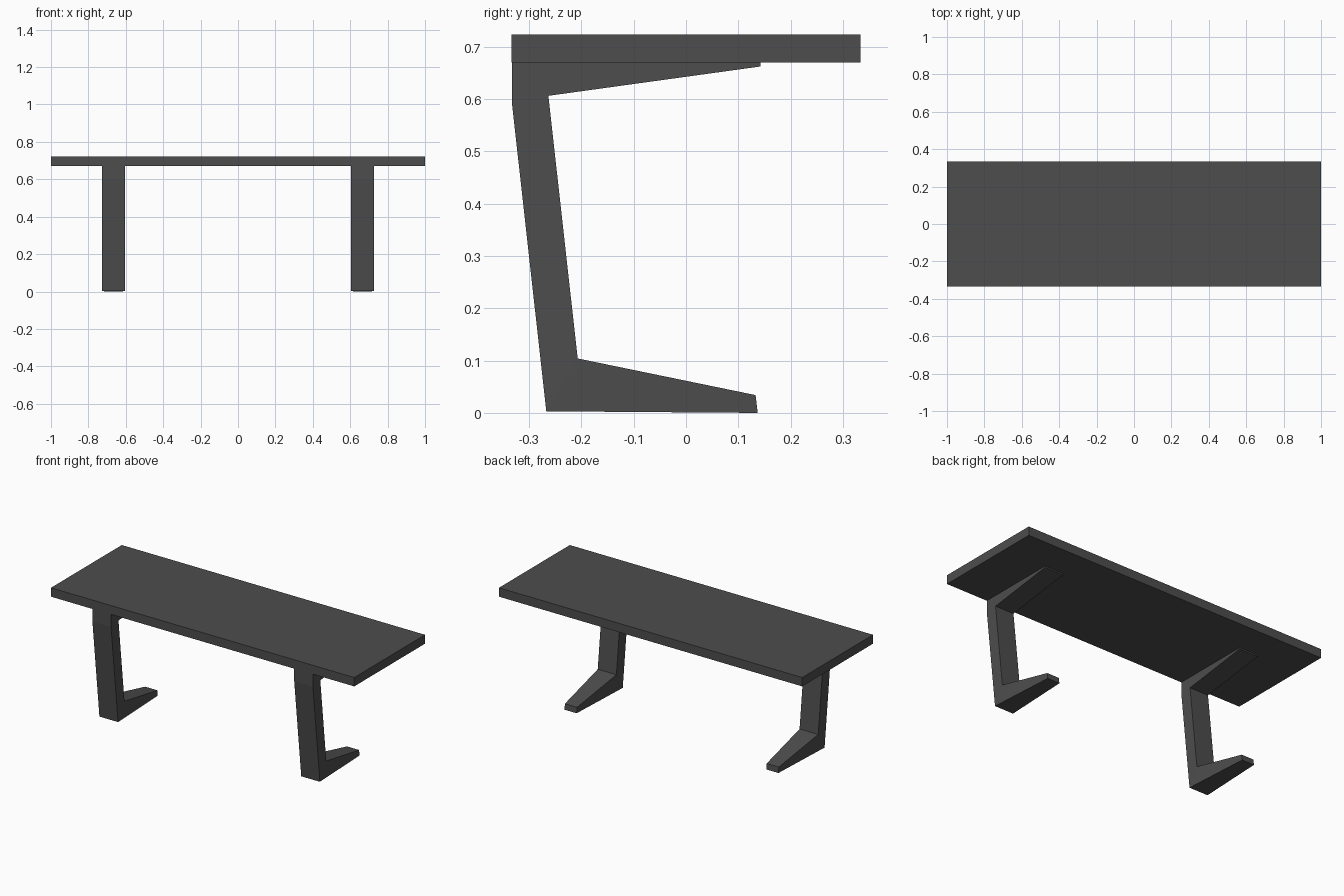
import bpy, bmesh

if "Cube" in bpy.data.objects:
    bpy.data.objects.remove(bpy.data.objects["Cube"])

charcoal = bpy.data.materials.new("charcoal")
charcoal.diffuse_color = (0.075, 0.075, 0.075, 1)
charcoal.use_nodes = True
charcoal.node_tree.nodes["Principled BSDF"].inputs["Base Color"].default_value = charcoal.diffuse_color


def finish(name, bm):
    bmesh.ops.recalc_face_normals(bm, faces=bm.faces[:])
    mesh = bpy.data.meshes.new(name)
    bm.to_mesh(mesh)
    bm.free()
    mesh.materials.append(charcoal)
    obj = bpy.data.objects.new(name, mesh)
    bpy.context.collection.objects.link(obj)
    return obj


# Tabletop slab
bm = bmesh.new()
bmesh.ops.create_cube(bm, size=1)
bmesh.ops.scale(bm, vec=(2, 0.667, 0.053), verts=bm.verts[:])
bmesh.ops.translate(bm, vec=(0, 0, 0.6965), verts=bm.verts[:])
finish("tabletop", bm)

# C-shaped leg side outline: (y, z, half width); the foot narrows to its toe
W, TOE = 0.0615, 0.04
OUTLINE = [(-0.333, 0.67, W), (-0.333, 0.595, W), (-0.267, 0.003, W),
           (0.137, 0.0, TOE), (0.133, 0.034, TOE), (-0.207, 0.104, W),
           (-0.263, 0.606, W), (0.142, 0.662, W), (0.142, 0.67, W)]


def leg(name, cx):
    bm = bmesh.new()
    left = [bm.verts.new((cx - w, y, z)) for y, z, w in OUTLINE]
    right = [bm.verts.new((cx + w, y, z)) for y, z, w in OUTLINE]
    n = len(OUTLINE)
    # side walls split into quads: foot, upright, top bracket
    for side in (left, right):
        for ids in ((2, 3, 4, 5), (1, 2, 5, 6), (0, 1, 6), (0, 6, 7, 8)):
            bm.faces.new([side[i] for i in ids])
    for i in range(n):
        j = (i + 1) % n
        bm.faces.new((left[i], left[j], right[j], right[i]))
    return finish(name, bm)


for name, cx in (("left_leg", -0.6655), ("right_leg", 0.6655)):
    leg(name, cx)
